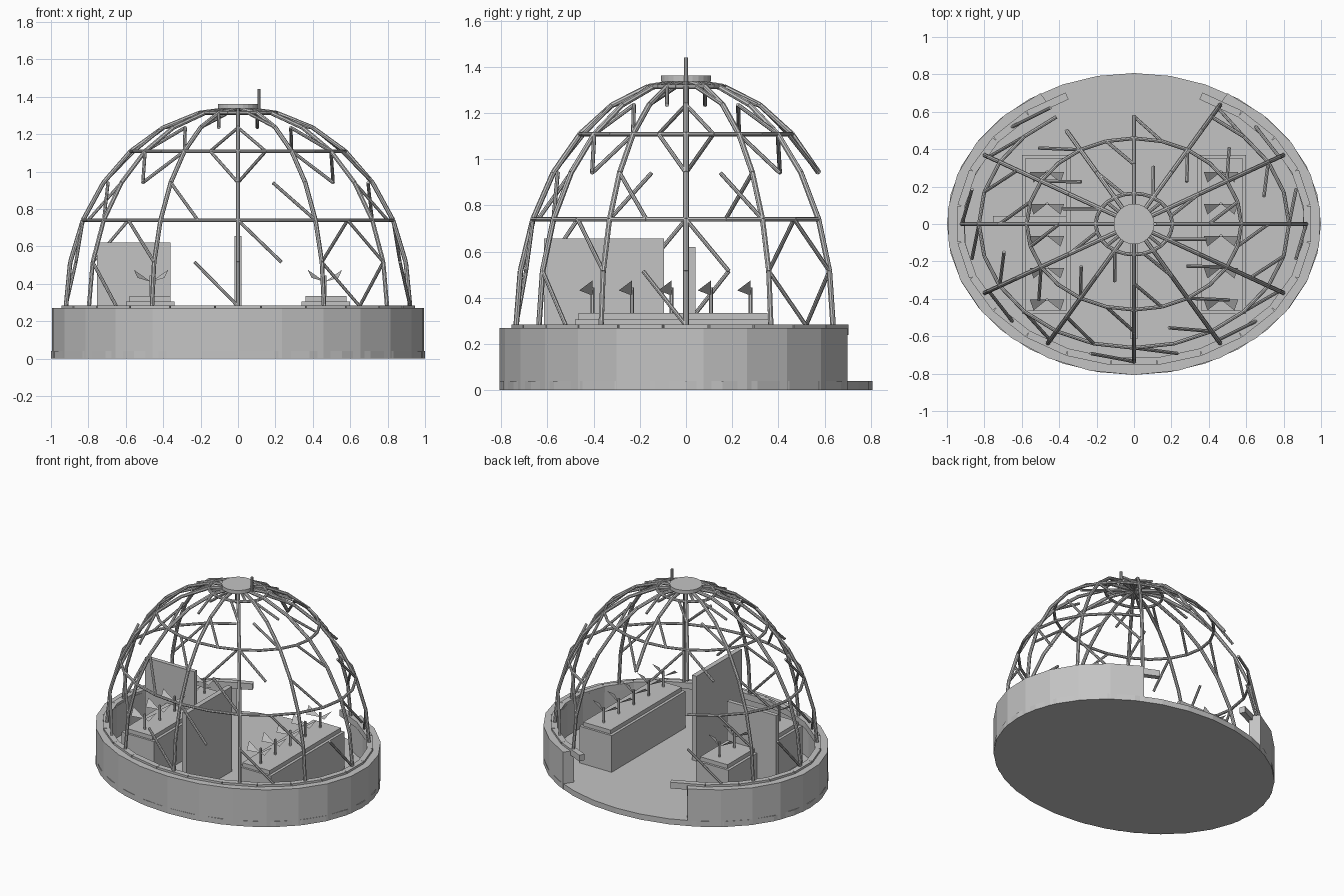
import bpy, bmesh, math
from mathutils import Vector, Matrix

cube = bpy.data.objects.get("Cube")
if cube:
    bpy.data.objects.remove(cube, do_unlink=True)

grey = bpy.data.materials.new("plain_grey")
grey.use_nodes = True
grey.diffuse_color = (0.55, 0.55, 0.55, 1)
grey.node_tree.nodes["Principled BSDF"].inputs["Base Color"].default_value = (0.55, 0.55, 0.55, 1)

STEPS = 24      # angular divisions of the dome
LEVELS = 7      # height divisions of the dome
FLOOR = 0.04


def finish(name, bm):
    mesh = bpy.data.meshes.new(name)
    bm.to_mesh(mesh)
    bm.free()
    mesh.materials.append(grey)
    obj = bpy.data.objects.new(name, mesh)
    bpy.context.scene.collection.objects.link(obj)
    return obj


def add_rod(bm, a, b, radius, sides=8):
    d = b - a
    m = Matrix.Translation((a + b) / 2) @ d.to_track_quat('Z', 'Y').to_matrix().to_4x4()
    bmesh.ops.create_cone(bm, cap_ends=True, segments=sides, radius1=radius,
                          radius2=radius, depth=d.length, matrix=m)


def add_box(bm, low, high, turn=0.0):
    low, high = Vector(low), Vector(high)
    m = (Matrix.Translation((low + high) / 2) @ Matrix.Rotation(turn, 4, 'Z')
         @ Matrix.Diagonal((*(high - low), 1)))
    bmesh.ops.create_cube(bm, size=1, matrix=m)


def box(name, low, high):
    bm = bmesh.new()
    add_box(bm, low, high)
    return finish(name, bm)


def node(j, k):
    """Point on the dome lattice: angular step j, height level k."""
    a, t = math.tau * j / STEPS, math.pi / 2 * k / LEVELS
    return Vector((0.92 * math.cos(t) * math.cos(a),
                   0.735 * math.cos(t) * math.sin(a), 0.28 + 1.06 * math.sin(t)))


# Oval floor slab
bm = bmesh.new()
bmesh.ops.create_cone(bm, cap_ends=True, segments=32, radius1=1, radius2=1, depth=FLOOR,
                      matrix=Matrix.Translation((0, 0, FLOOR / 2)) @ Matrix.Diagonal((1, 0.807, 1, 1)))
finish("floor_slab", bm)

# Low wall, open at the back for the entrance
bm = bmesh.new()
profile = [(1, 0), (1, 0.27), (0.91, 0.27), (0.91, 0)]
rows = []
PARTS = 22
for i in range(PARTS + 1):
    a = math.radians(120 + 300 * i / PARTS)
    rows.append([bm.verts.new((r * math.cos(a), 0.807 * r * math.sin(a), z)) for r, z in profile])
for p, q in zip(rows, rows[1:]):
    for i in range(4):
        n = (i + 1) % 4
        bm.faces.new((p[i], p[n], q[n], q[i]))
bm.faces.new(rows[0])
bm.faces.new(rows[-1])
bmesh.ops.recalc_face_normals(bm, faces=bm.faces)
finish("low_wall", bm)

# Sill beams on the wall, the end ones reaching into the entrance
bm = bmesh.new()
for j in range(8, 29):
    a = math.tau * j / STEPS
    c = Vector((0.925 * math.cos(a), 0.735 * math.sin(a), 0))
    t = Vector((-0.925 * math.sin(a), 0.735 * math.cos(a), 0))
    half = t.length * math.pi / STEPS
    add_box(bm, c + Vector((-half, -0.02, 0.24)), c + Vector((half, 0.02, 0.285)), math.atan2(t.y, t.x))
finish("wall_sill", bm)

# Dome ribs, two of them stopping above the entrance
bm = bmesh.new()
for j in range(0, STEPS, 2):
    for k in range(3 if j in (6, 8) else 0, LEVELS):
        add_rod(bm, node(j, k), node(j, k + 1), 0.012)
finish("dome_ribs", bm)

# Horizontal rings, the lowest broken at the entrance
bm = bmesh.new()
for k in (2, 4, 6):
    for j in range(STEPS):
        if k > 2 or not 4 <= j < 8:
            add_rod(bm, node(j, k), node(j + 1, k), 0.01)
finish("dome_rings", bm)

# Diagonal braces in every third cell
bm = bmesh.new()
for k in range(1, LEVELS + 1):
    for j in range(STEPS):
        entrance = 4 <= j < 8 and k <= 3
        if (j - k) % 3 == 1 and not entrance:
            add_rod(bm, node(j, k), node(j + 1, k - 1), 0.009)
finish("dome_braces", bm)

# Vent cap and mast at the top
bm = bmesh.new()
add_rod(bm, Vector((0, 0, 1.336)), Vector((0, 0, 1.362)), 0.108, 24)
finish("vent_cap", bm)
bm = bmesh.new()
add_rod(bm, Vector((0.112, 0, 1.336)), Vector((0.112, 0, 1.44)), 0.009)
finish("vent_mast", bm)

# Partition panels
box("long_partition", (-0.018, -0.615, FLOOR), (0.018, -0.095, 0.656))
box("cross_partition", (-0.755, 0.012, FLOOR), (-0.36, 0.042, 0.62))

# Planting beds with a row of seedlings on each side
for side, label in ((-1, "right"), (1, "left")):
    x = side * 0.47
    box(label + "_bed", (x - 0.13, -0.48, FLOOR), (x + 0.13, 0.368, 0.306))
    box(label + "_bed_soil", (x - 0.11, -0.465, 0.306), (x + 0.11, 0.352, 0.335))
    stems, leaves = bmesh.new(), bmesh.new()
    for i in range(5):
        base = Vector((side * 0.465, -0.405 + 0.171 * i, 0))
        add_rod(stems, base + Vector((0, 0, 0.33)), base + Vector((0, 0, 0.445)), 0.008, 6)
        for s in (-1, 1):
            tri = ((0, 0, 0.41), (s * 0.092, 0, 0.475), (s * 0.072, -0.057, 0.432))
            leaves.faces.new([leaves.verts.new(base + Vector(p)) for p in tri])
    finish(label + "_stems", stems)
    finish(label + "_leaves", leaves)
